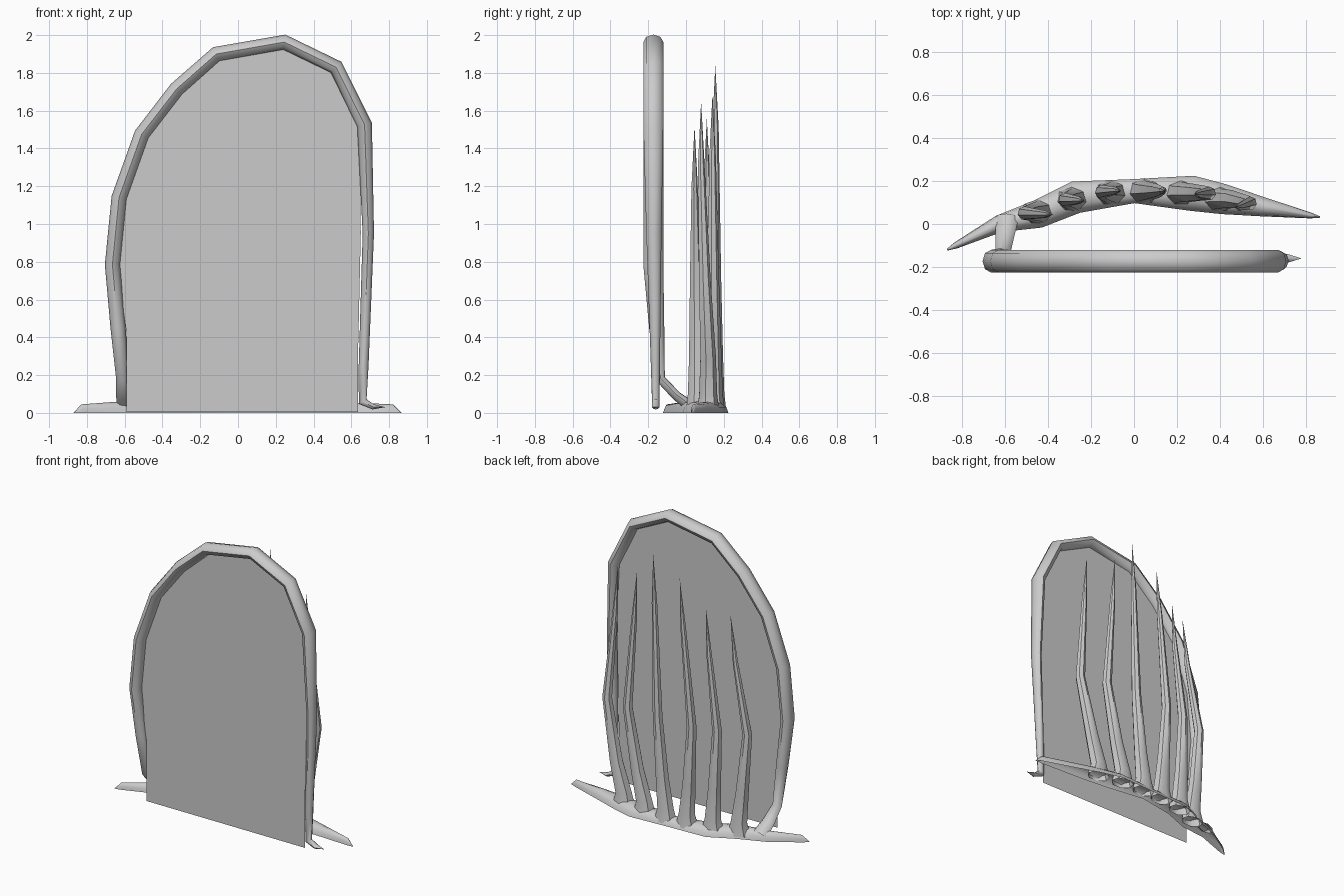
import bpy, bmesh, math
from mathutils import Vector

if "Cube" in bpy.data.objects:
    bpy.data.objects.remove(bpy.data.objects["Cube"])


def tube(name, stations, sides=8, half=False):
    """Sweep an ellipse along stations (x, y, z, in-plane radius, depth radius)."""
    bm = bmesh.new()
    pts = [Vector(s[:3]) for s in stations]
    rings = []
    for i, p in enumerate(pts):
        before = (p - pts[i - 1]).normalized() if i else Vector()
        after = (pts[i + 1] - p).normalized() if i < len(pts) - 1 else Vector()
        t = (before + after).normalized()
        n = t.cross(Vector((0, 1, 0))).normalized()
        b = n.cross(t)
        rn, rb = stations[i][3:]
        count = sides + 1 if half else sides
        span = math.pi if half else 2 * math.pi
        rings.append([bm.verts.new(p + n * rn * math.sin(span * k / sides)
                                   + b * rb * math.cos(span * k / sides))
                      for k in range(count)])
    for r0, r1 in zip(rings, rings[1:]):
        for k in range(sides):
            j = (k + 1) % len(r0)
            bm.faces.new((r0[k], r0[j], r1[j], r1[k]))
    bmesh.ops.remove_doubles(bm, verts=bm.verts, dist=0.0005)
    bmesh.ops.recalc_face_normals(bm, faces=bm.faces)
    return finish(name, bm)


def finish(name, bm):
    mesh = bpy.data.meshes.new(name)
    bm.to_mesh(mesh)
    bm.free()
    ob = bpy.data.objects.new(name, mesh)
    bpy.context.collection.objects.link(ob)
    bpy.ops.object.select_all(action='DESELECT')
    ob.select_set(True)
    bpy.context.view_layer.objects.active = ob
    bpy.ops.object.shade_smooth_by_angle(angle=math.radians(50))
    return ob


# Arched frame: grows out of the root on the left, ends in a small toe on the right
arch = [(-.665, .785), (-.63, 1.14), (-.51, 1.475), (-.325, 1.715),
        (-.115, 1.9), (.245, 1.963), (.52, 1.83), (.67, 1.525)]
frame = [(-.59, .03, .03, .055, .03), (-.60, -.05, .09, .045, .025),
         (-.61, -.135, .18, .035, .025), (-.635, -.155, .45, .04, .04)]
frame += [(x, -.173, z, .04, .053) for x, z in arch]
frame += [(.69, -.17, .95, .03, .04), (.665, -.162, .25, .026, .024),
          (.66, -.16, .06, .024, .02), (.715, -.16, .032, .014, .02),
          (.78, -.16, .03, 0, 0)]
tube("arched_frame", frame)

# Thin panel filling the arch
bm = bmesh.new()
outline = [(-.59, .005), (-.59, .42), (-.64, .785)] + arch[1:-1]
outline += [(.645, 1.525), (.65, .95), (.635, .3), (.635, .005)]
bm.faces.new([bm.verts.new((x, -.168, z)) for x, z in outline])
finish("panel", bm)

# Curved root along the ground behind the frame, open underneath
root = [(-.87, -.12, 0, 0, .004), (-.83, -.10, 0, .045, .015),
        (-.63, 0, 0, .06, .04), (-.45, .045, 0, .065, .065),
        (-.27, .125, 0, .06, .075), (0, .153, 0, .05, .056),
        (.27, .143, 0, .06, .082), (.42, .115, 0, .06, .07),
        (.60, .08, 0, .055, .045), (.82, .04, 0, .045, .014),
        (.865, .032, 0, 0, .004)]
tube("ground_root", root, 6, half=True)

# Tall spikes: base x, middle x, tip x, base y, tip y, tip height
spikes = [(.40, .54, .47, .115, .08, 1.65), (.22, .35, .28, .145, .14, 1.69),
          (.05, .11, .145, .153, .155, 1.84), (-.11, -.15, -.06, .145, .155, 1.73),
          (-.29, -.32, -.23, .115, .11, 1.56), (-.45, -.51, -.375, .055, .045, 1.52)]
for i, (xb, xm, xt, yb, yt, h) in enumerate(spikes):
    ym = (yb + yt) / 2
    q = xb + (xm - xb) * .4
    tube(f"spike_{i + 1}", [
        (xb, yb, .015, .08, .06), (xb, yb, .10, .055, .05),
        (q, yb, .30, .043, .043), (xm, ym, .72, .032, .032),
        (xt * .7 + xm * .3, yt, h - .33, .018, .018), (xt, yt, h, 0, 0)], 7)
